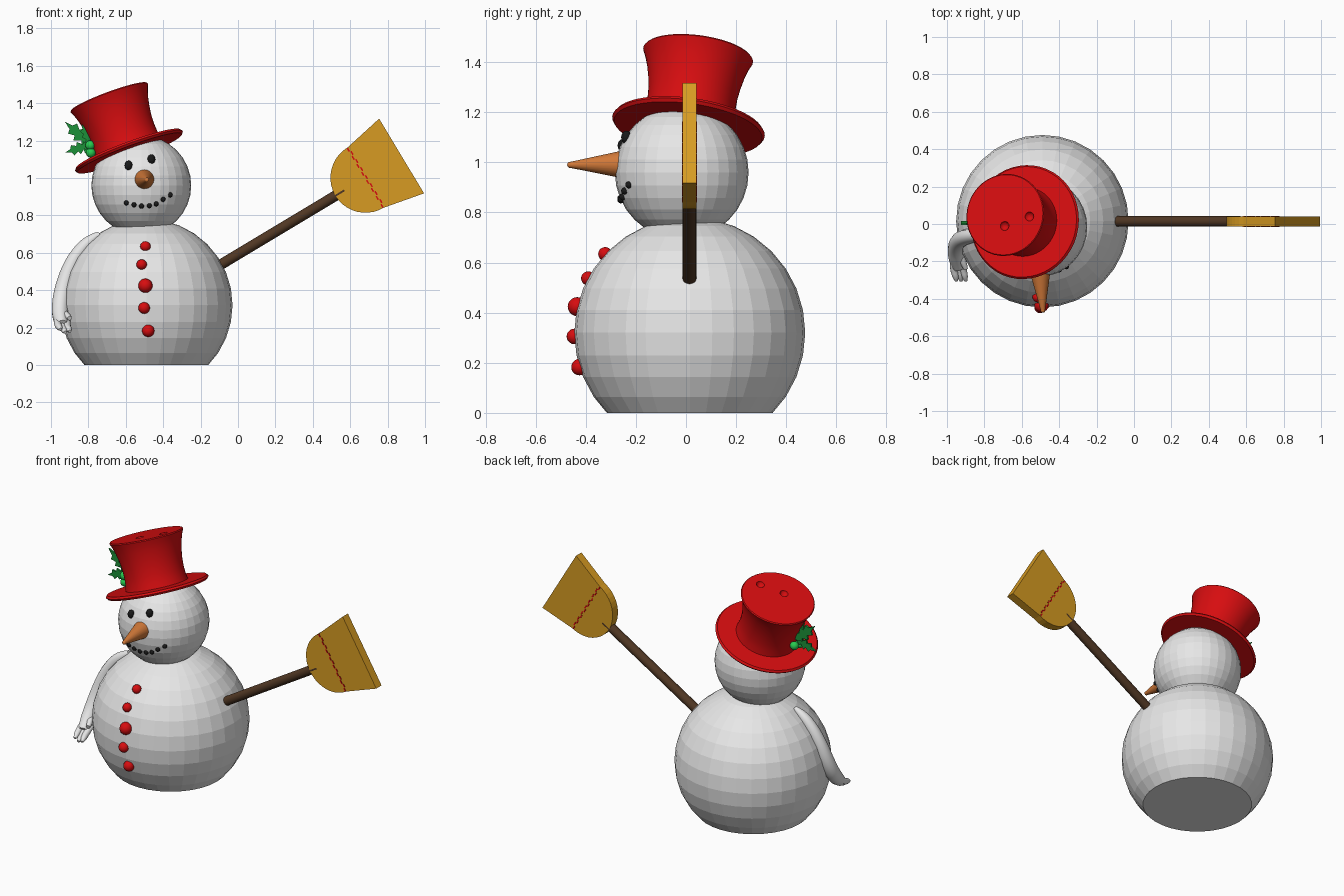
import bpy, bmesh, math
from mathutils import Vector, Matrix

if "Cube" in bpy.data.objects:
    bpy.data.objects.remove(bpy.data.objects["Cube"])


def material(name, rgb):
    m = bpy.data.materials.new(name)
    m.diffuse_color = (*rgb, 1)
    m.use_nodes = True
    m.node_tree.nodes["Principled BSDF"].inputs["Base Color"].default_value = m.diffuse_color
    return m


SNOW = material("snow white", (0.8, 0.8, 0.8))
RED = material("red", (0.68, 0.004, 0.005))
BLACK = material("coal black", (0.01, 0.01, 0.01))
ORANGE = material("carrot orange", (0.64, 0.19, 0.04))
BROWN = material("wood brown", (0.08, 0.038, 0.017))
GOLD = material("straw gold", (0.68, 0.33, 0.016))
LEAF = material("leaf green", (0.012, 0.28, 0.04))
BERRY = material("berry green", (0.02, 0.6, 0.08))


def make(name, bm, mat, matrix=None, smooth=False):
    bmesh.ops.recalc_face_normals(bm, faces=bm.faces)
    me = bpy.data.meshes.new(name)
    bm.to_mesh(me)
    bm.free()
    if matrix is not None:
        me.transform(matrix)
    me.materials.append(mat)
    ob = bpy.data.objects.new(name, me)
    bpy.context.collection.objects.link(ob)
    if smooth:
        select(ob)
        bpy.ops.object.shade_smooth_by_angle(angle=math.radians(35))
    return ob


def select(ob):
    bpy.ops.object.select_all(action='DESELECT')
    ob.select_set(True)
    bpy.context.view_layer.objects.active = ob


def ball(name, center, radius, mat, segs=32, rings=16, scale=(1, 1, 1), smooth=False, floor=False):
    bm = bmesh.new()
    bmesh.ops.create_uvsphere(bm, u_segments=segs, v_segments=rings, radius=radius)
    bmesh.ops.transform(bm, verts=bm.verts, matrix=Matrix.Translation(center) @ Matrix.Diagonal((*scale, 1)))
    if floor:
        geom = bm.verts[:] + bm.edges[:] + bm.faces[:]
        cut = bmesh.ops.bisect_plane(bm, geom=geom, plane_co=(0, 0, 0), plane_no=(0, 0, 1), clear_inner=True)
        edges = [e for e in cut["geom_cut"] if isinstance(e, bmesh.types.BMEdge)]
        bmesh.ops.contextual_create(bm, geom=edges)
    return make(name, bm, mat, smooth=smooth)


def rod(name, a, b, r1, r2, mat, segs=24):
    a, b = Vector(a), Vector(b)
    bm = bmesh.new()
    bmesh.ops.create_cone(bm, cap_ends=True, segments=segs, radius1=r1, radius2=r2, depth=(b - a).length)
    rot = Vector((0, 0, 1)).rotation_difference(b - a).to_matrix().to_4x4()
    return make(name, bm, mat, Matrix.Translation((a + b) / 2) @ rot, smooth=True)


def plate(name, outline, thick, mat, matrix):
    # outline in local x, z; extruded symmetrically along y
    bm = bmesh.new()
    face = bm.faces.new([bm.verts.new((x, -thick / 2, z)) for x, z in outline])
    ext = bmesh.ops.extrude_face_region(bm, geom=[face])
    bmesh.ops.translate(bm, verts=[v for v in ext["geom"] if isinstance(v, bmesh.types.BMVert)], vec=(0, thick, 0))
    return make(name, bm, mat, matrix)


def tube(name, points, mat):
    # smooth tube through (x, y, z, radius) points
    cu = bpy.data.curves.new(name, 'CURVE')
    cu.dimensions = '3D'
    cu.bevel_depth = 1
    cu.bevel_resolution = 4
    cu.use_fill_caps = True
    sp = cu.splines.new('NURBS')
    sp.points.add(len(points) - 1)
    for p, (x, y, z, r) in zip(sp.points, points):
        p.co = (x, y, z, 1)
        p.radius = r
    sp.order_u = 3
    sp.use_endpoint_u = True
    sp.resolution_u = 6
    cu.materials.append(mat)
    ob = bpy.data.objects.new(name, cu)
    bpy.context.collection.objects.link(ob)
    select(ob)
    bpy.ops.object.convert(target='MESH')
    bpy.ops.object.shade_smooth_by_angle(angle=math.radians(50))


# snow body and head
BC, BR = Vector((-0.49, 0.015, 0.32)), 0.461
HC, HR = Vector((-0.517, -0.017, 0.96)), 0.267
ball("body", BC, BR, SNOW, floor=True)
ball("head", HC, HR, SNOW)


def front_of(c, r, x, z):
    return Vector((x, c.y - math.sqrt(r * r - (x - c.x) ** 2 - (z - c.z) ** 2), z))


# buttons
for i, (x, z, r) in enumerate([(-.495, .634, .028), (-.515, .537, .028), (-.495, .424, .038),
                               (-.502, .305, .031), (-.48, .183, .033)]):
    ball(f"button_{i}", front_of(BC, BR, x, z), r, RED, 16, 10, smooth=True)

# eyes, mouth and nose
for side, x, z in [("left", -.585, 1.067), ("right", -.463, 1.1)]:
    ball(f"eye_{side}", front_of(HC, HR, x, z), .021, BLACK, 12, 8, scale=(1, 1, 1.25))
for i, (x, z) in enumerate([(-.597, .867), (-.556, .857), (-.516, .85), (-.474, .852),
                            (-.437, .862), (-.4, .886), (-.362, .91)]):
    ball(f"mouth_coal_{i}", front_of(HC, HR, x, z), .014, BLACK, 10, 6)
rod("nose", (-.502, -.25, .992), (-.487, -.462, .99), .056, .012, ORANGE)
ball("nose_tip", (-.487, -.462, .99), .0125, ORANGE, 16, 8, smooth=True)

# hat: lathed profile, tilted
axis = Vector((-.37, .135, 1))
HAT = Matrix.Translation((-.583, .01, 1.144)) @ Vector((0, 0, 1)).rotation_difference(axis).to_matrix().to_4x4()
profile = [(0, -.012), (.298, -.012), (.307, 0), (.298, .012), (.186, .012), (.179, .05), (.177, .09),
           (.179, .14), (.186, .19), (.197, .24), (.21, .28), (.221, .305), (.216, .311), (0, .311)]
bm = bmesh.new()
vs = [bm.verts.new((r, 0, z)) for r, z in profile]
es = [bm.edges.new(p) for p in zip(vs, vs[1:])]
bmesh.ops.spin(bm, geom=vs + es, axis=(0, 0, 1), cent=(0, 0, 0), angle=2 * math.pi, steps=48)
bmesh.ops.remove_doubles(bm, verts=bm.verts, dist=1e-5)
hat = make("hat", bm, RED, HAT, smooth=True)

# two small dimples in the hat top
for i, (x, y) in enumerate([(.14, -.012), (0, -.06)]):
    cutter = ball(f"dimple_cutter_{i}", HAT @ Vector((x, y, .318)), .026, RED, 16, 10)
    cutter.hide_render = True
    mod = hat.modifiers.new("dimple", 'BOOLEAN')
    mod.operation, mod.object, mod.solver = 'DIFFERENCE', cutter, 'EXACT'
select(hat)
for mod in list(hat.modifiers):
    if mod.type == 'BOOLEAN':
        bpy.ops.object.modifier_apply(modifier=mod.name)
for ob in [o for o in bpy.data.objects if o.name.startswith("dimple_cutter")]:
    bpy.data.objects.remove(ob)

# holly: spiky leaves and berries
half = [(0, .01), (.2, .17), (.27, .09), (.45, .24), (.52, .11), (.7, .2), (.76, .07)]
for i, (tx, tz, y) in enumerate([(-.925, 1.30, .01), (-.925, 1.135, .0), (-.835, 1.29, -.012)]):
    base = Vector((-.79, 1.18))
    d = Vector((tx, tz)) - base
    L = d.length
    outline = [(u * L, v * L) for u, v in half] + [(L, 0)] + [(u * L, -v * L) for u, v in reversed(half)]
    M = Matrix.Translation((base.x, y, base.y)) @ Matrix.Rotation(-math.atan2(d.y, d.x), 4, 'Y')
    plate(f"holly_leaf_{i}", outline, .012, LEAF, M)
for i, (x, y, z) in enumerate([(-.79, -.03, 1.175), (-.787, -.03, 1.135), (-.797, .035, 1.15)]):
    ball(f"holly_berry_{i}", (x, y, z), .026, BERRY, 16, 10, smooth=True)

# hanging arm with hand
tube("arm", [(-.74, -.05, .70, .015), (-.79, -.055, .67, .032), (-.855, -.06, .60, .038), (-.905, -.07, .51, .042),
             (-.938, -.09, .40, .046), (-.952, -.13, .31, .046), (-.95, -.19, .245, .042),
             (-.94, -.235, .215, .03)], SNOW)
for i, (x, z) in enumerate([(-.965, .205), (-.94, .19), (-.915, .195)]):
    tube(f"finger_{i}", [(x, -.19, z + .04, .02), (x, -.24, z + .01, .02),
                         (x + .012, -.285, z - .005, .017), (x + .016, -.305, z - .015, .008)], SNOW)
tube("thumb", [(-.94, -.16, .28, .02), (-.912, -.2, .265, .02), (-.9, -.24, .25, .012)], SNOW)

# broom: local x runs along the handle
BROOM = Matrix.Translation((-.1, .014, .532)) @ Matrix.Rotation(-math.radians(31), 4, 'Y')
rod("broom_handle", BROOM @ Vector((0, 0, 0)), BROOM @ Vector((.78, 0, 0)), .028, .028, BROWN, 16)
arc = [(.914 - .19 * math.sin(t), .188 * math.cos(t)) for t in (math.pi * k / 20 for k in range(21))]
plate("broom_head", [(1.137, .233)] + arc + [(1.137, -.233)], .054, GOLD, BROOM)

# red stitching across both faces of the broom
for side in (-1, 1):
    for k in range(15):
        v = -.175 + .025 * k
        off = .004 if k % 2 else -.004
        M = BROOM @ Matrix.Translation((.914 + off, side * .0275, v))
        plate(f"stitch_{'front' if side < 0 else 'back'}_{k}",
              [(-.004, -.011), (.004, -.011), (.004, .011), (-.004, .011)], .004, RED, M)
